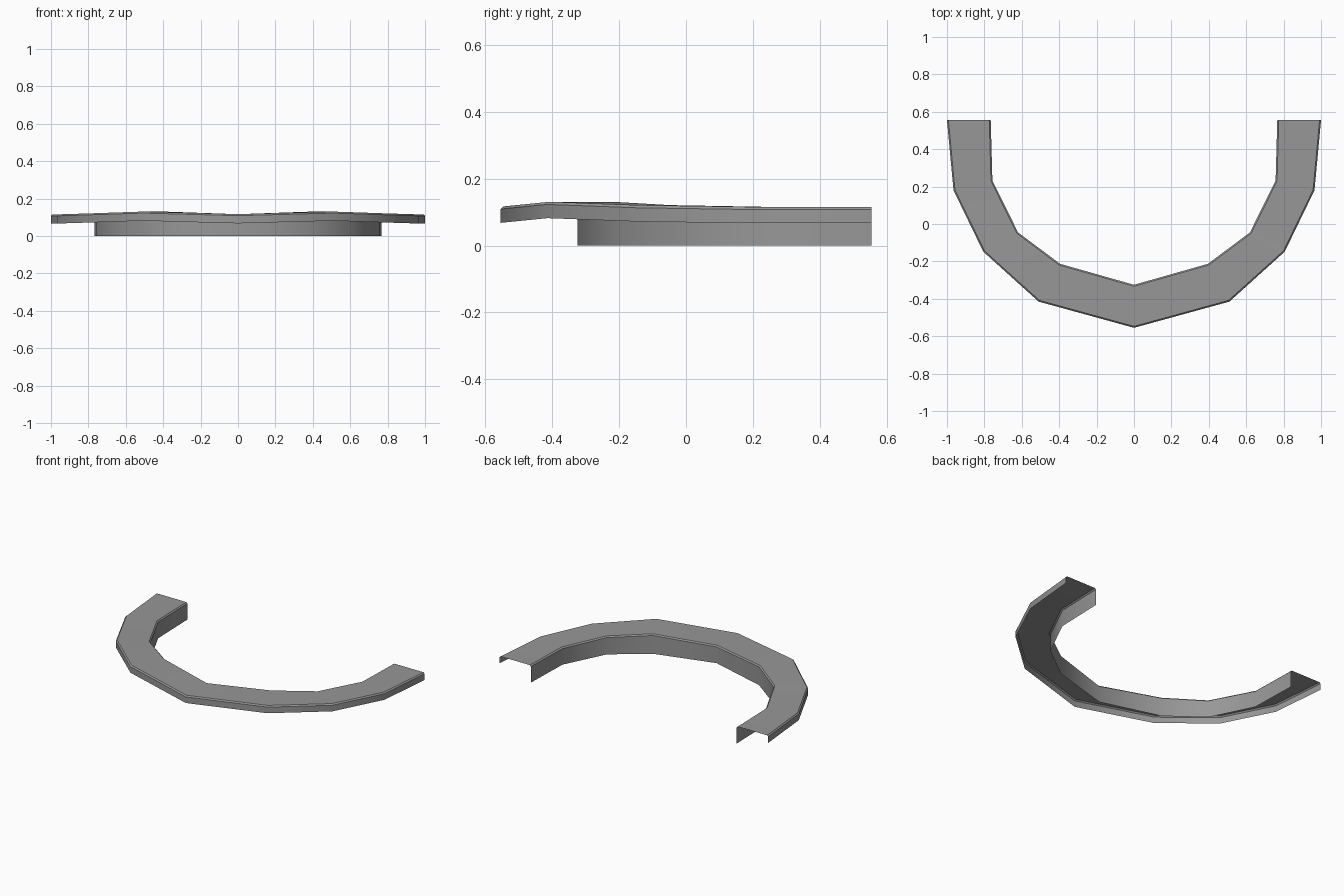
import bpy, bmesh, math
from mathutils import Vector

cube = bpy.data.objects.get("Cube")
if cube:
    bpy.data.objects.remove(cube, do_unlink=True)

# Single grey finish
grey = bpy.data.materials.new("mid_grey")
grey.use_nodes = True
colour = (0.31, 0.31, 0.31, 1)
grey.diffuse_color = colour
grey.node_tree.nodes["Principled BSDF"].inputs["Base Color"].default_value = colour

# Half-plan stations from front centre to rear end:
# outer x, y, inner x, y, top height
HALF = [
    (0.0, -0.555, 0.0, -0.325, 0.117),
    (0.51, -0.415, 0.395, -0.213, 0.131),
    (0.806, -0.148, 0.62, -0.045, 0.121),
    (0.965, 0.18, 0.757, 0.232, 0.116),
    (1.0, 0.555, 0.766, 0.555, 0.116),
]
BEVEL = 0.008
SKIRT = 0.049


def section(station, side):
    """Cross-section: outer lip, bevel, top, bevel, inner wall."""
    ox, oy, ix, iy, top = station
    outer, inner = Vector((side * ox, oy, 0)), Vector((side * ix, iy, 0))
    step = (inner - outer).normalized() * BEVEL
    up = Vector((0, 0, 1))
    return [
        outer + up * (top - SKIRT),
        outer + up * (top - BEVEL),
        outer + step + up * top,
        inner - step + up * top,
        inner + up * (top - BEVEL),
        inner,
    ]


# Curved lip strip: open shell swept through the mirrored stations
rings = [section(s, -1) for s in reversed(HALF[1:])] + [section(s, 1) for s in HALF]
bm = bmesh.new()
rows = [[bm.verts.new(p) for p in ring] for ring in rings]
for a, b in zip(rows, rows[1:]):
    for j in range(len(a) - 1):
        bm.faces.new((a[j], b[j], b[j + 1], a[j + 1]))
mesh = bpy.data.meshes.new("curved_lip")
bm.to_mesh(mesh)
bm.free()
mesh.materials.append(grey)

lip = bpy.data.objects.new("curved_lip", mesh)
bpy.context.collection.objects.link(lip)
bpy.ops.object.select_all(action='DESELECT')
lip.select_set(True)
bpy.context.view_layer.objects.active = lip
bpy.ops.object.shade_smooth_by_angle(angle=math.radians(35))
